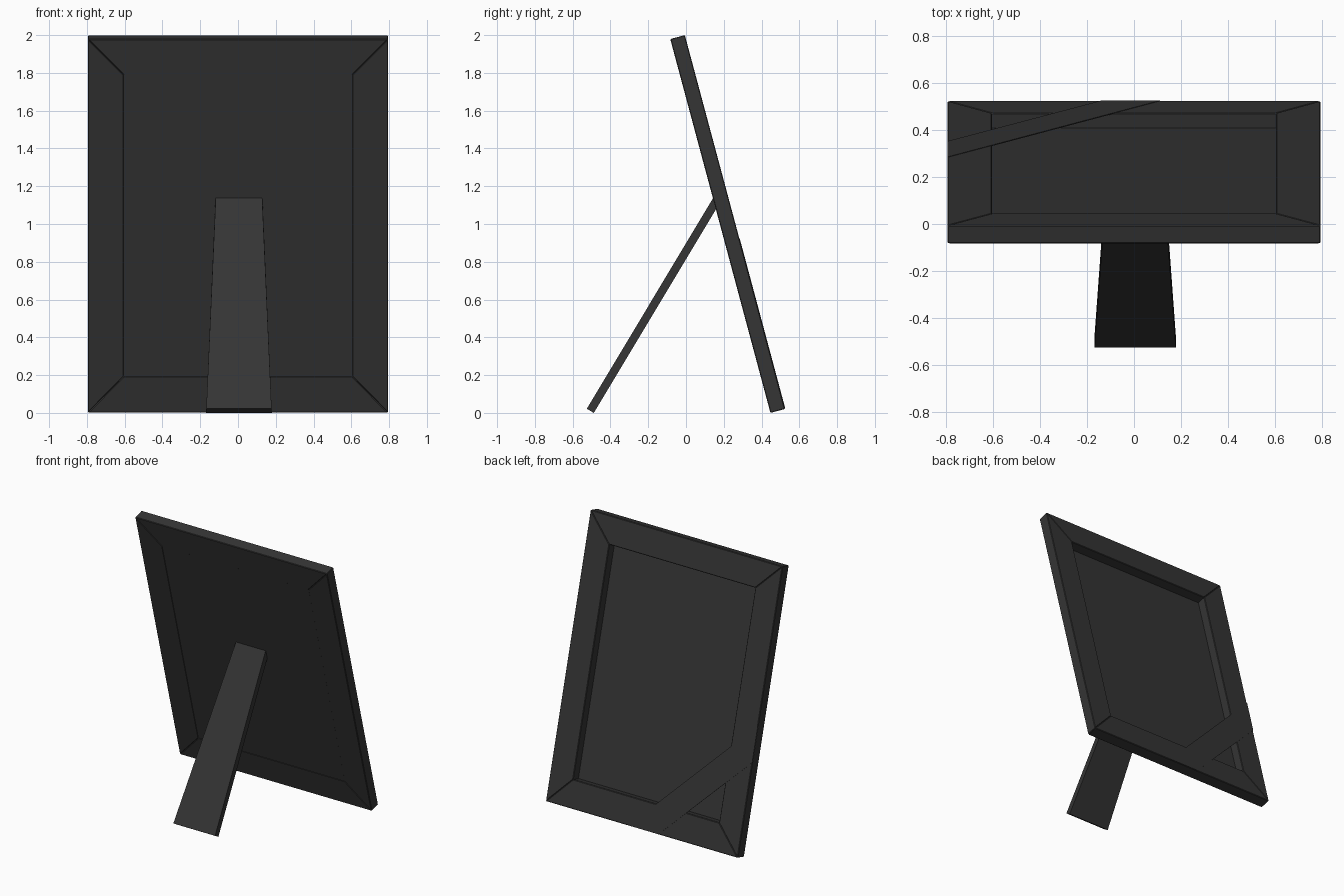
import bpy, bmesh, math
from mathutils import Matrix

if "Cube" in bpy.data.objects:
    bpy.data.objects.remove(bpy.data.objects["Cube"])

black = bpy.data.materials.new("black_lacquer")
black.diffuse_color = (0.035, 0.035, 0.035, 1)
black.use_nodes = True
black.node_tree.nodes["Principled BSDF"].inputs["Base Color"].default_value = black.diffuse_color

# Frame space: x across, y up the leaning plate, z out of the picture side
TILT = math.radians(15)
c, s = math.cos(TILT), math.sin(TILT)
LEAN = Matrix(((-1, 0, 0, 0), (0, -s, c, 0.447), (0, c, s, 0), (0, 0, 0, 1)))
LEAN[0][0] = 1


def prism(name, bottom, top, matrix=None, bevel=0):
    """Closed solid between two matching outlines."""
    bm = bmesh.new()
    a = [bm.verts.new(p) for p in bottom]
    b = [bm.verts.new(p) for p in top]
    bm.faces.new(a)
    bm.faces.new(b)
    n = len(a)
    for i in range(n):
        j = (i + 1) % n
        bm.faces.new((a[i], a[j], b[j], b[i]))
    if matrix:
        bm.transform(matrix)
    bmesh.ops.recalc_face_normals(bm, faces=bm.faces)
    if bevel:
        bmesh.ops.bevel(bm, geom=bm.edges[:], offset=bevel, segments=1, affect='EDGES')
    me = bpy.data.meshes.new(name)
    bm.to_mesh(me)
    bm.free()
    me.materials.append(black)
    ob = bpy.data.objects.new(name, me)
    bpy.context.collection.objects.link(ob)
    return ob


def plate(name, outline, z0, z1, bevel=0):
    return prism(name, [(x, y, z0) for x, y in outline],
                 [(x, y, z1) for x, y in outline], LEAN, bevel)


W, H, T = 0.795, 2.049, 0.08     # outer half width, height, thickness
IW, B0, B1 = 0.605, 0.2, 1.852   # opening half width, bottom and top

# Four mitred rails
outer = [(-W, 0), (W, 0), (W, H), (-W, H)]
inner = [(-IW, B0), (IW, B0), (IW, B1), (-IW, B1)]
for i, label in enumerate(("bottom", "right", "top", "left")):
    j = (i + 1) % 4
    plate(label + "_rail", [outer[i], outer[j], inner[j], inner[i]], 0, T, 0.004)

# Backing panel, set deep in the frame
e = 0.004
plate("picture_panel", [(-IW - e, B0 - e), (IW + e, B0 - e), (IW + e, B1 + e), (-IW - e, B1 + e)],
      0.002, 0.014)

# Diagonal ribbon across the lower corner
plate("corner_ribbon", [(-W, 0.67), (-0.14, 0.002), (0.11, 0.002), (-W, 0.93)], T - 0.002, T + 0.002)

# Tapered easel leg
profile = [(-0.525, 0.022, 0.173), (-0.488, 0.0, 0.174), (0.158, 1.077, 0.127), (0.145, 1.14, 0.123)]
prism("easel_leg", [(0.005 - w, y, z) for y, z, w in profile],
      [(0.005 + w, y, z) for y, z, w in profile])
